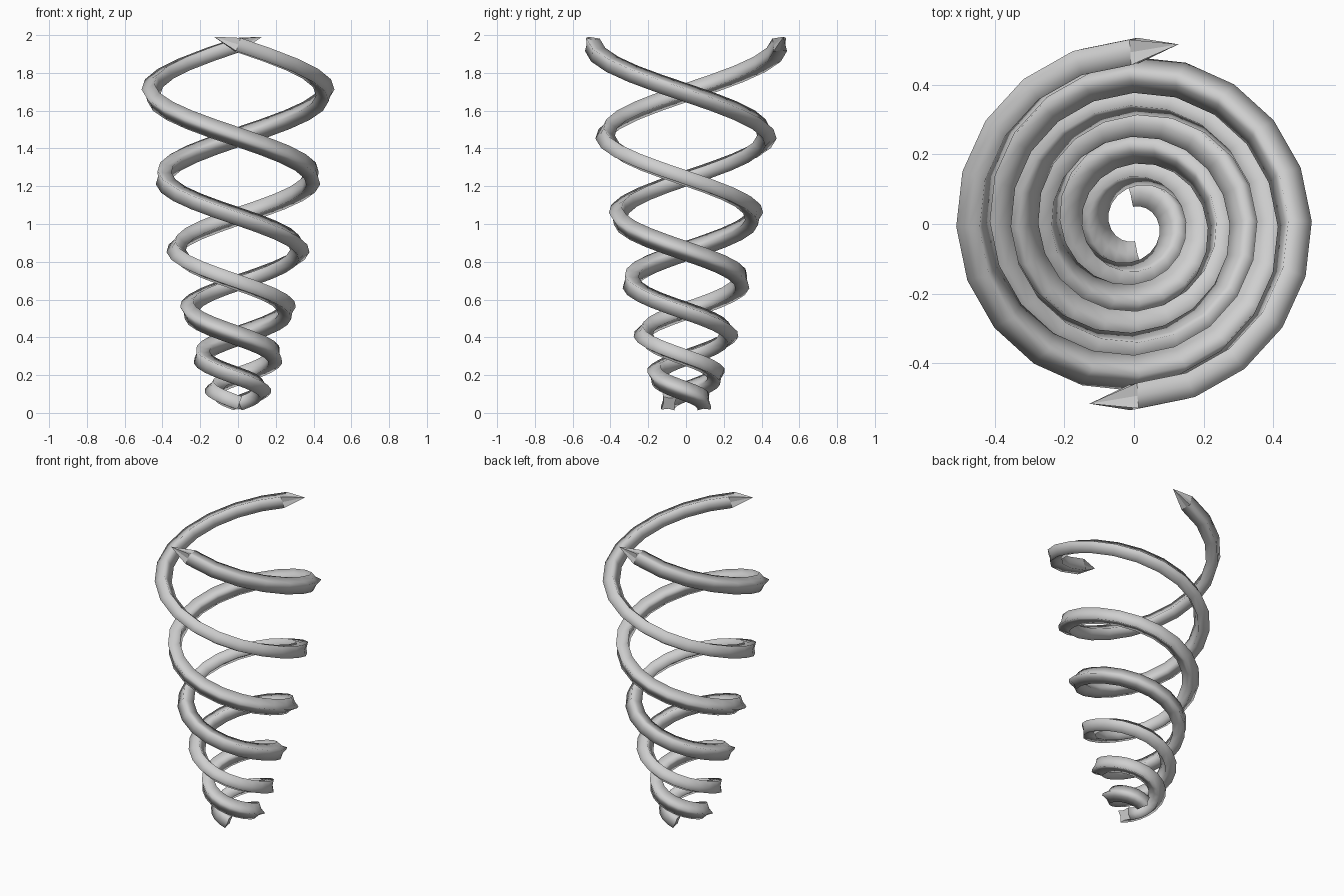
import bpy, bmesh, math
from mathutils import Vector, Matrix

cube = bpy.data.objects.get("Cube")
if cube:
    bpy.data.objects.remove(cube, do_unlink=True)

STEPS = 60            # twenty rings per turn, three turns
SPIKE, WAIST = 0.052, 0.03
TWIST = math.radians(53)

grey = bpy.data.materials.new("light_grey")
grey.use_nodes = True
colour = (0.62, 0.62, 0.62, 1)
grey.diffuse_color = colour
grey.node_tree.nodes["Principled BSDF"].inputs["Base Color"].default_value = colour


def path(t):
    """Widening spiral, clockwise from above, t in quarter turns."""
    a = t * math.pi / 2
    r = 0.09 + 0.0338 * t
    return Vector((r * math.sin(a), r * math.cos(a), 0.05 + 0.055 * t + 0.0086 * t * t))


def tangent(t):
    return (path(t + 0.01) - path(t - 0.01)).normalized()


def make_strand(name, turn):
    bm = bmesh.new()
    # Four pointed section, carried along the spiral without extra twist
    tan = tangent(0)
    out = Vector((0, 1, 0))
    out = (out - tan * out.dot(tan)).normalized()
    up = tan.cross(out)
    if up.z < 0:
        up.negate()
    section = []
    for k in range(8):
        a = TWIST + k * math.pi / 4
        size = WAIST if k % 2 else SPIKE
        section.append((out * math.cos(a) + up * math.sin(a)) * size)

    rings = []
    for i in range(STEPS + 1):
        t = 12 * i / STEPS
        new_tan = tangent(t)
        turn_by = tan.rotation_difference(new_tan)
        section = [turn_by @ v for v in section]
        tan = new_tan
        rings.append([bm.verts.new(path(t) + v) for v in section])

    # Sides
    for a, b in zip(rings, rings[1:]):
        for k in range(8):
            n = (k + 1) % 8
            bm.faces.new((a[k], a[n], b[n], b[k])).smooth = True
    # Flat lower end and pointed upper end
    bm.faces.new(rings[0])
    tip = bm.verts.new(path(12) + tan * 0.135 + Vector((0, 0.015, 0)))
    for k in range(8):
        bm.faces.new((rings[-1][k], rings[-1][(k + 1) % 8], tip))

    bmesh.ops.transform(bm, matrix=Matrix.Rotation(turn, 4, 'Z'), verts=bm.verts)
    bmesh.ops.recalc_face_normals(bm, faces=bm.faces)
    mesh = bpy.data.meshes.new(name)
    bm.to_mesh(mesh)
    bm.free()
    mesh.materials.append(grey)
    obj = bpy.data.objects.new(name, mesh)
    bpy.context.collection.objects.link(obj)


make_strand("back_spiral_strand", 0)
make_strand("front_spiral_strand", math.pi)
